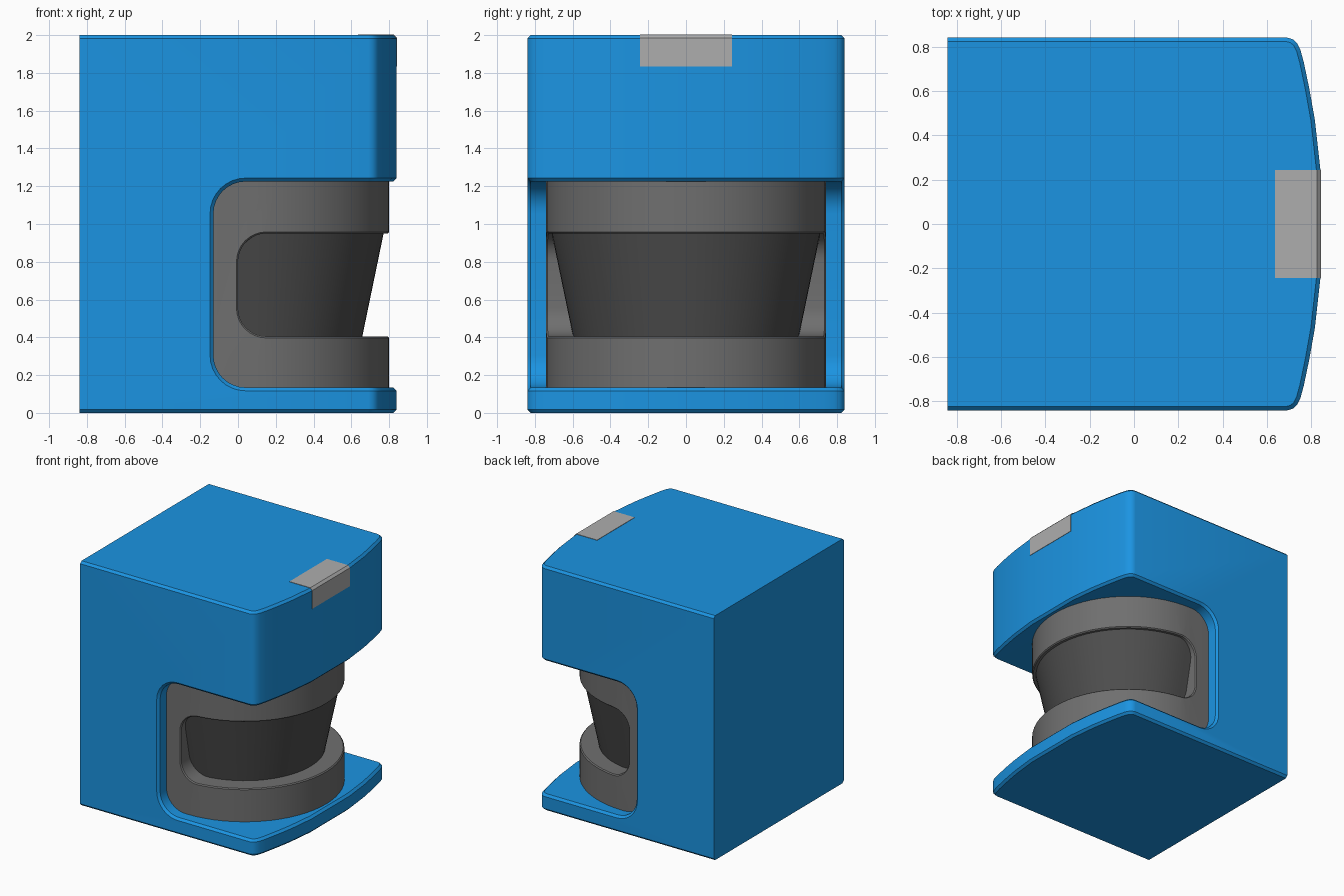
import bpy, bmesh
from math import sin, cos, pi, radians

if "Cube" in bpy.data.objects:
    bpy.data.objects.remove(bpy.data.objects["Cube"])


def material(name, rgb):
    m = bpy.data.materials.new(name)
    m.diffuse_color = (*rgb, 1)
    m.use_nodes = True
    m.node_tree.nodes["Principled BSDF"].inputs["Base Color"].default_value = m.diffuse_color
    return m


def loft(name, lower, upper, mat=None):
    """Solid between two matching rings of 3D points."""
    bm = bmesh.new()
    a = [bm.verts.new(p) for p in lower]
    b = [bm.verts.new(p) for p in upper]
    n = len(a)
    bm.faces.new(a[::-1])
    bm.faces.new(b)
    for i in range(n):
        j = (i + 1) % n
        bm.faces.new((a[i], a[j], b[j], b[i]))
    bmesh.ops.recalc_face_normals(bm, faces=bm.faces)
    me = bpy.data.meshes.new(name)
    bm.to_mesh(me)
    bm.free()
    ob = bpy.data.objects.new(name, me)
    bpy.context.collection.objects.link(ob)
    if mat:
        me.materials.append(mat)
    return ob


def activate(ob):
    bpy.ops.object.select_all(action='DESELECT')
    ob.select_set(True)
    bpy.context.view_layer.objects.active = ob


def cut_slot(ob, x0, z0, z1, r):
    """Cut a slot through y, open to +x, with rounded inner corners."""
    pts = [(2, z0), (2, z1)]
    for cz, start in ((z1 - r, 90), (z0 + r, 180)):
        for i in range(9):
            t = radians(start + 90 * i / 8)
            pts.append((x0 + r + r * cos(t), cz + r * sin(t)))
    cutter = loft("slot_cutter", [(x, -2, z) for x, z in pts], [(x, 2, z) for x, z in pts])
    cutter.hide_render = True
    mod = ob.modifiers.new("slot", 'BOOLEAN')
    mod.operation, mod.solver, mod.object = 'DIFFERENCE', 'EXACT', cutter
    activate(ob)
    bpy.ops.object.modifier_apply(modifier=mod.name)
    bpy.data.objects.remove(cutter)


def chamfer(ob, width, x_min):
    """Chamfer the sharp edges that do not lie behind x_min."""
    bm = bmesh.new()
    bm.from_mesh(ob.data)
    bmesh.ops.remove_doubles(bm, verts=bm.verts, dist=1e-4)
    edges = [e for e in bm.edges if len(e.link_faces) == 2
             and e.calc_face_angle() > radians(50)
             and max(v.co.x for v in e.verts) > x_min]
    bmesh.ops.bevel(bm, geom=edges, offset=width, segments=1, profile=0.5,
                    affect='EDGES', clamp_overlap=True)
    bm.to_mesh(ob.data)
    bm.free()


def smooth(ob):
    activate(ob)
    bpy.ops.object.shade_smooth_by_angle(angle=radians(30))


def d_ring(r, back, z, cx=0.06, n=32):
    """Half circle facing +x with straight flanks running back."""
    arc = [(cx + r * cos(t), r * sin(t), z)
           for t in (-pi / 2 + pi * i / n for i in range(n + 1))]
    return [(back, -r, z)] + arc + [(back, r, z)]


blue = material("blue_paint", (0.011, 0.296, 0.76))
grey = material("grey_plastic", (0.16, 0.16, 0.16))
dark = material("dark_window", (0.075, 0.075, 0.075))
pale = material("pale_grey", (0.42, 0.42, 0.42))

# housing: block with bowed front, slot and chamfers
half = [(-0.84, 0.84), (0.69, 0.84), (0.715, 0.833), (0.735, 0.815), (0.75, 0.785),
        (0.765, 0.73), (0.79, 0.61), (0.815, 0.47), (0.84, 0.245)]
plan = half + [(x, -y) for x, y in reversed(half)]
housing = loft("housing", [(x, y, 0) for x, y in plan], [(x, y, 2) for x, y in plan], blue)
cut_slot(housing, -0.13, 0.135, 1.225, 0.17)
chamfer(housing, 0.018, -0.8)
smooth(housing)

# window frame: D-shaped drum with its own slot
frame = loft("window_frame", d_ring(0.74, -0.2, 0.12), d_ring(0.74, -0.2, 1.24), grey)
cut_slot(frame, 0.0, 0.405, 0.95, 0.15)
chamfer(frame, 0.008, -0.15)
smooth(frame)

# tapered scanning window
window = loft("scanning_window", d_ring(0.595, -0.03, 0.39), d_ring(0.713, -0.03, 0.96), dark)
smooth(window)

# flush status panel wrapped over the top front edge
e = 0.003
outline = [(0.635, 2 + e), (0.822 + e, 2 + e), (0.84 + e, 1.982 + e), (0.84 + e, 1.835),
           (0.82, 1.835), (0.82, 1.97), (0.635, 1.97)]
loft("status_panel", [(x, -0.243, z) for x, z in outline],
     [(x, 0.243, z) for x, z in outline], pale)
